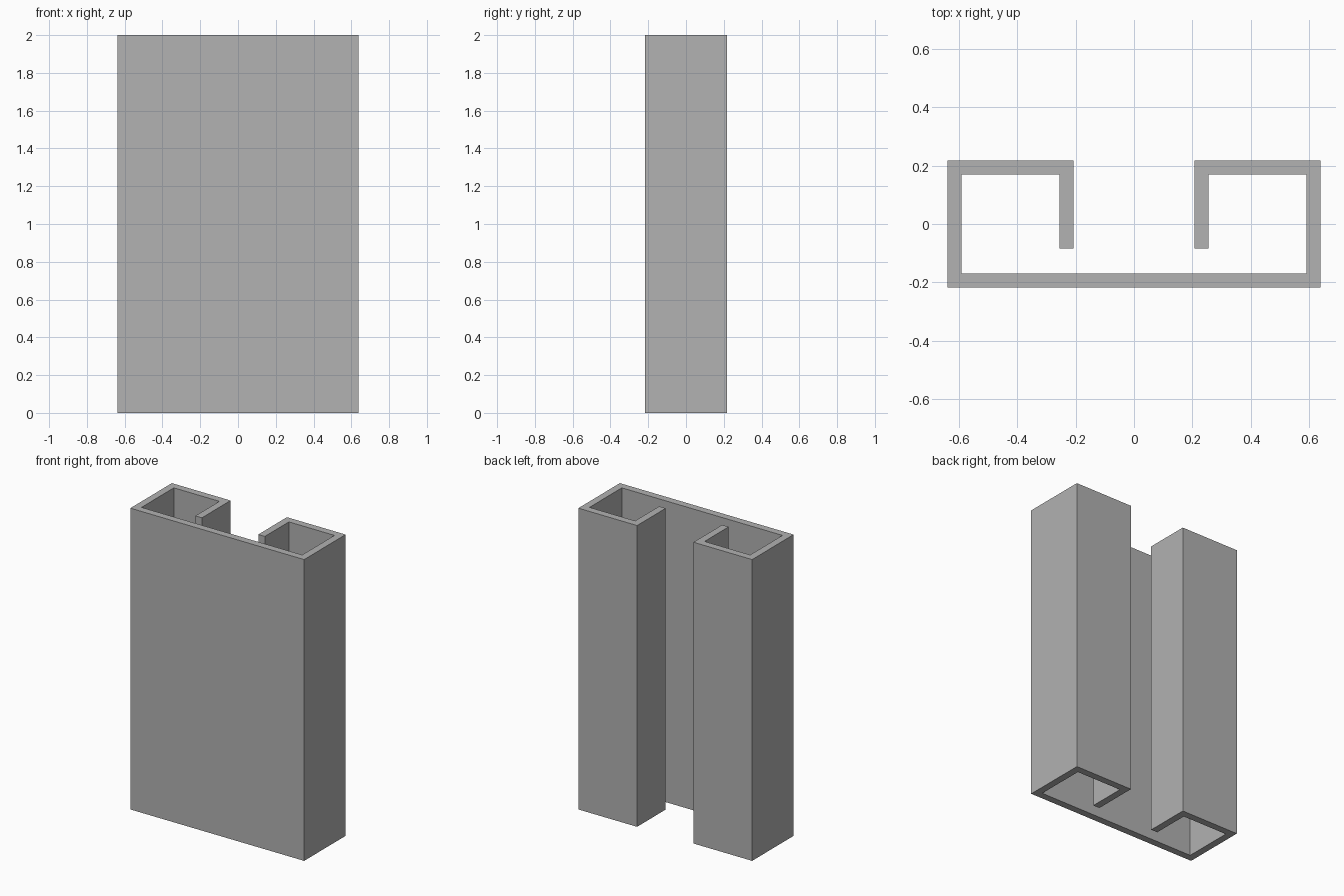
import bpy
import bmesh

# Remove the default cube
cube = bpy.data.objects.get("Cube")
if cube:
    bpy.data.objects.remove(cube, do_unlink=True)

# Plain grey finish
GREY = (0.445, 0.445, 0.445, 1.0)
mat = bpy.data.materials.new("plain grey")
mat.use_nodes = True
mat.diffuse_color = GREY
mat.node_tree.nodes["Principled BSDF"].inputs["Base Color"].default_value = GREY

HEIGHT = 2.0
WALL = 0.048
HALF_W, HALF_D = 0.638, 0.2175   # outer half width and depth
SLOT = 0.207                     # half width of the rear opening
LIP_END = -0.083                 # how far the lips reach forward

# Left half of the channel cross-section, from the slot lip round to the front
left_half = [
    (HALF_W - WALL, -HALF_D + WALL),
    (HALF_W - WALL, HALF_D - WALL),
    (SLOT + WALL, HALF_D - WALL),
    (SLOT + WALL, LIP_END),
    (SLOT, LIP_END),
    (SLOT, HALF_D),
    (HALF_W, HALF_D),
    (HALF_W, -HALF_D),
]
# Mirror to close the outline
outline = left_half + [(-x, y) for x, y in reversed(left_half)]

# Extrude the outline upward
bm = bmesh.new()
base = bm.faces.new([bm.verts.new((x, y, 0)) for x, y in outline])
top = bmesh.ops.extrude_face_region(bm, geom=[base], use_keep_orig=True)["geom"]
bmesh.ops.translate(bm, vec=(0, 0, HEIGHT),
                    verts=[g for g in top if isinstance(g, bmesh.types.BMVert)])
bmesh.ops.recalc_face_normals(bm, faces=bm.faces)

mesh = bpy.data.meshes.new("slotted_channel")
bm.to_mesh(mesh)
bm.free()
mesh.materials.append(mat)
channel = bpy.data.objects.new("slotted_channel", mesh)
bpy.context.collection.objects.link(channel)
